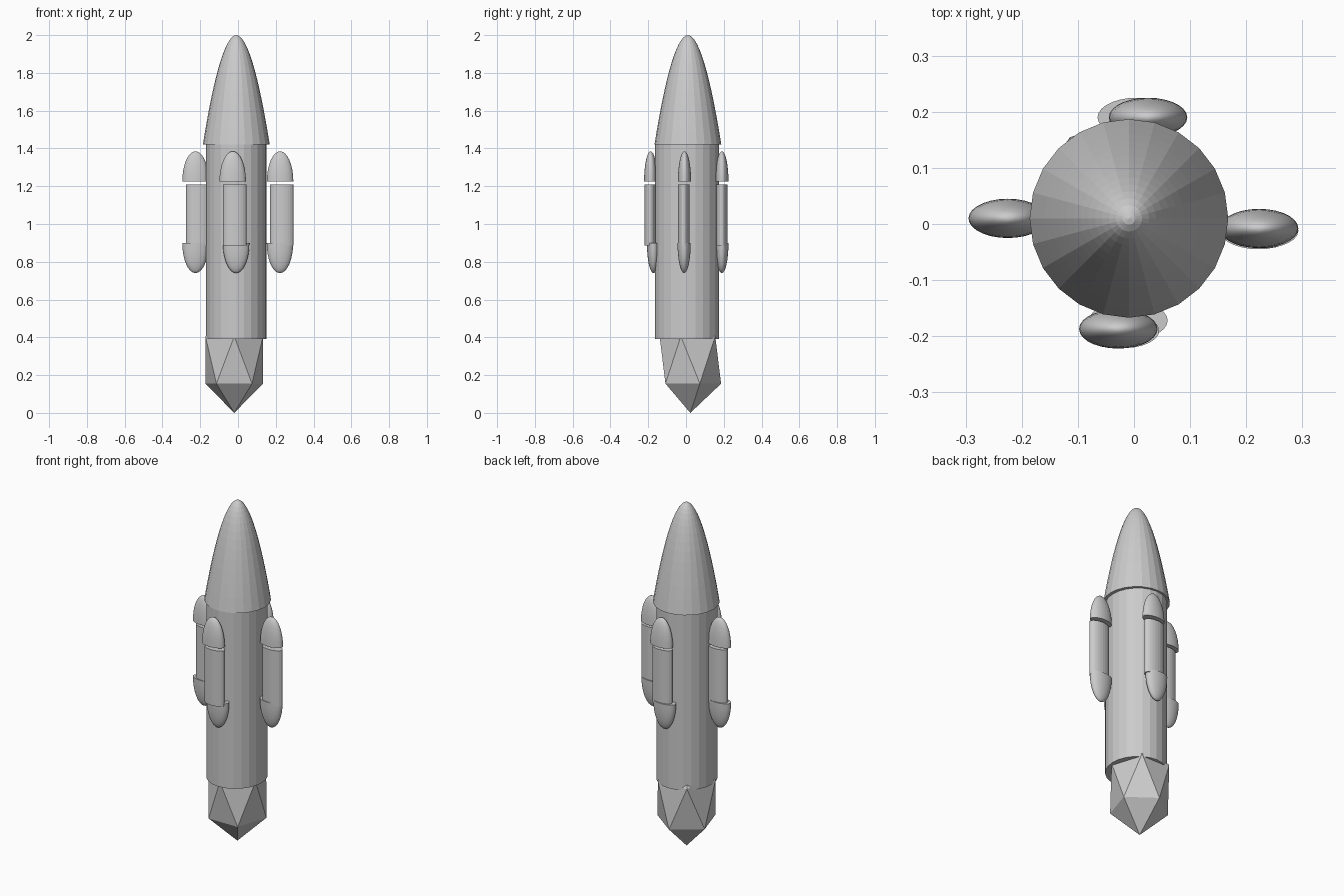
import bpy, bmesh, math
from mathutils import Matrix

if "Cube" in bpy.data.objects:
    bpy.data.objects.remove(bpy.data.objects["Cube"])


def make(name, bm, smooth=False):
    bmesh.ops.recalc_face_normals(bm, faces=bm.faces)
    mesh = bpy.data.meshes.new(name)
    bm.to_mesh(mesh)
    bm.free()
    obj = bpy.data.objects.new(name, mesh)
    bpy.context.collection.objects.link(obj)
    if smooth:
        bpy.context.view_layer.objects.active = obj
        obj.select_set(True)
        bpy.ops.object.shade_smooth_by_angle(angle=math.radians(40))
        obj.select_set(False)
    return obj


def lathe(name, profile, x, y, sx, sy, sides, smooth=False):
    """Stack elliptical rings from (radius, z) points; zero radius makes a tip."""
    bm = bmesh.new()
    rings = []
    for r, z in profile:
        if r < 1e-5:
            rings.append([bm.verts.new((x, y, z))] * sides)
        else:
            rings.append([bm.verts.new((x + sx * r * math.cos(a), y + sy * r * math.sin(a), z))
                          for a in (2 * math.pi * i / sides for i in range(sides))])
    for low, high in zip(rings, rings[1:]):
        for i in range(sides):
            j = (i + 1) % sides
            bm.faces.new(dict.fromkeys((low[i], low[j], high[j], high[i])))
    for ring in (rings[0], rings[-1]):
        if ring[0] is not ring[1]:
            bm.faces.new(ring)
    return make(name, bm, smooth)


def dome(name, x, y, base, tip):
    angles = [math.pi / 2 * i / 8 for i in range(9)]
    profile = [(math.cos(a), base + (tip - base) * math.sin(a)) for a in angles]
    lathe(name, profile, x, y, 0.07, 0.035, 28, True)


# Main body
lathe("body", [(1, 0.39), (1, 1.42)], -0.01, 0.005, 0.16, 0.17, 24)

# Pointed nose, rings tighten towards the tip
steps = [1 - (i / 14) ** 2 for i in range(15)]
nose = [((1 - s) ** 0.52, 1.42 + 0.58 * s) for s in reversed(steps)]
lathe("nose_cone", nose, -0.009, 0.01, 0.177, 0.177, 24)

# Faceted engine at the bottom, partly inside the body
bm = bmesh.new()
bmesh.ops.create_icosphere(bm, subdivisions=1, radius=1)
ring = [v for v in bm.verts if -0.9 < v.co.z < 0]
turn = math.pi / 2 - math.atan2(ring[0].co.y, ring[0].co.x)
bm.transform(Matrix.Translation((-0.02, 0.023, 0.28))
             @ Matrix.Diagonal((0.179, 0.182, 0.28, 1)) @ Matrix.Rotation(turn, 4, 'Z'))
make("engine", bm)

# Side boosters: centres of the cap, tube and tail
boosters = {
    "left": ((-0.225, 0.01), (-0.213, 0.01), (-0.225, 0.01)),
    "right": ((0.223, -0.008), (0.231, -0.012), (0.222, -0.01)),
    "front": ((-0.028, -0.187), (-0.017, -0.19), (-0.01, -0.172)),
    "back": ((0.025, 0.19), (0.02, 0.188), (0.005, 0.19)),
}
for side, (cap, tube, tail) in boosters.items():
    dome(side + "_booster_cap", *cap, 1.225, 1.385)
    lathe(side + "_booster_tube", [(1, 0.885), (1, 1.21)], *tube, 0.062, 0.031, 24)
    dome(side + "_booster_tail", *tail, 0.9, 0.74)
